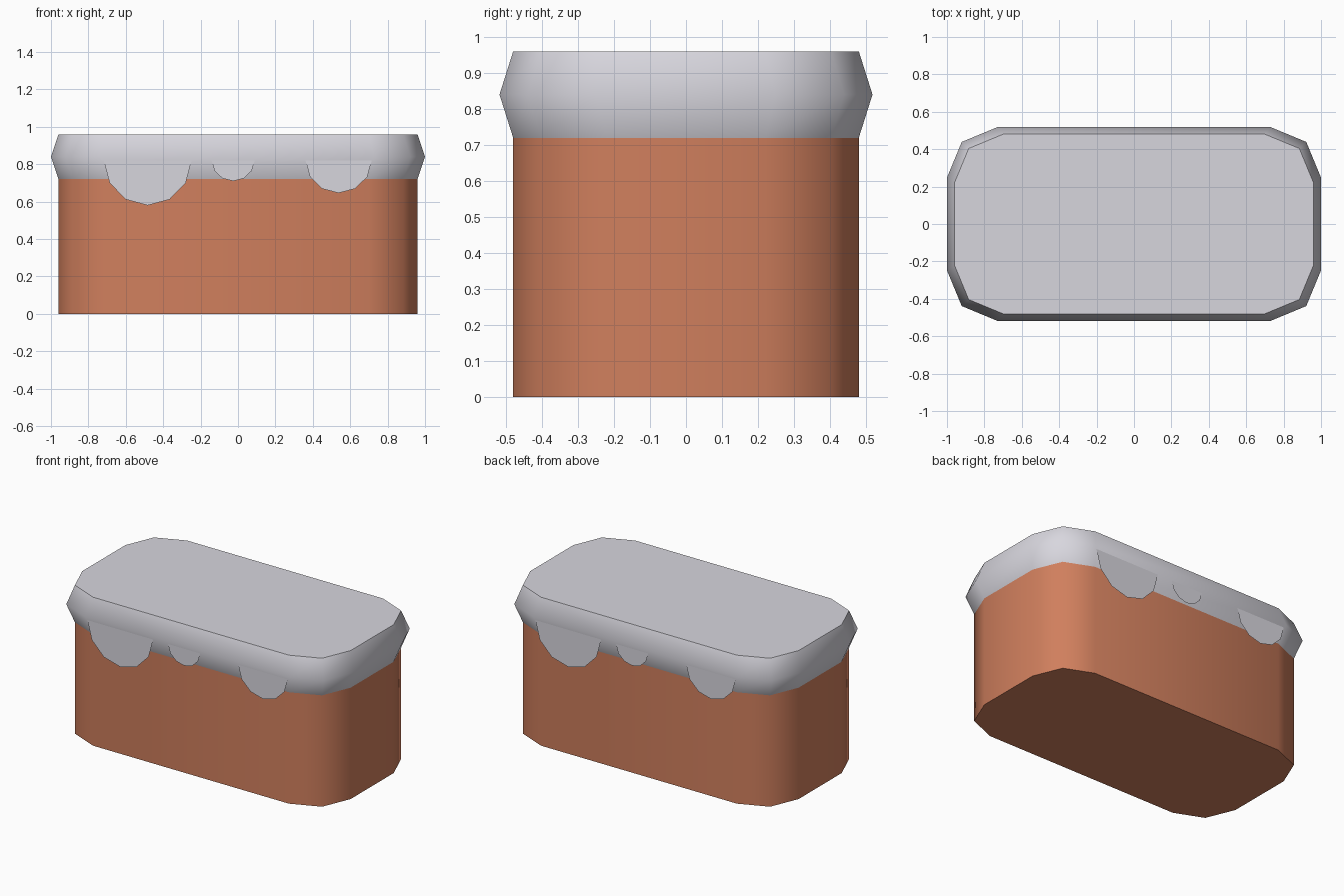
import bpy, bmesh, math

if "Cube" in bpy.data.objects:
    bpy.data.objects.remove(bpy.data.objects["Cube"])


def material(name, rgb):
    m = bpy.data.materials.new(name)
    m.diffuse_color = (*rgb, 1)
    m.use_nodes = True
    m.node_tree.nodes["Principled BSDF"].inputs["Base Color"].default_value = m.diffuse_color
    return m


CAKE = material("warm brown", (0.63, 0.212, 0.11))
ICING = material("pale grey", (0.685, 0.675, 0.73))


def finish(name, bm, mat):
    me = bpy.data.meshes.new(name)
    bm.to_mesh(me)
    bm.free()
    me.materials.append(mat)
    for p in me.polygons:
        p.use_smooth = True
    me.set_sharp_from_angle(angle=math.radians(50))
    ob = bpy.data.objects.new(name, me)
    bpy.context.collection.objects.link(ob)
    return ob


def outline(hx, hy, r):
    # rectangle with corners rounded in two steps
    pts = []
    for k, (sx, sy) in enumerate([(1, 1), (-1, 1), (-1, -1), (1, -1)]):
        for j in range(3):
            a = math.radians(90 * k + 45 * j)
            pts.append((sx * (hx - r) + r * math.cos(a),
                        sy * (hy - r) + r * math.sin(a)))
    return pts


def loft(name, rings, mat):
    # stack of rounded outlines (half x, half y, corner radius, z)
    bm = bmesh.new()
    loops = [[bm.verts.new((x, y, z)) for x, y in outline(hx, hy, r)]
             for hx, hy, r, z in rings]
    for lo, hi in zip(loops, loops[1:]):
        for i in range(len(lo)):
            j = (i + 1) % len(lo)
            bm.faces.new((lo[i], lo[j], hi[j], hi[i]))
    bm.faces.new(loops[0][::-1])
    bm.faces.new(loops[-1])
    return finish(name, bm, mat)


# cake body and bulging icing slab
loft("cake_body", [(0.96, 0.48, 0.26, 0), (0.96, 0.48, 0.26, 0.72)], CAKE)
loft("icing_slab", [(0.96, 0.48, 0.26, 0.72), (1.0, 0.518, 0.27, 0.84),
                    (0.96, 0.48, 0.26, 0.96)], ICING)

# flat half-round drips, front set and the same set turned to the back
DRIPS = [(-0.483, 0.235, 0.58), (-0.026, 0.115, 0.71), (0.538, 0.177, 0.646)]
for side, s in (("front", 1), ("back", -1)):
    for n, (cx, r, low) in enumerate(DRIPS):
        bm = bmesh.new()
        top = 0.82
        vs = []
        for i in range(7):
            a = math.pi + math.pi * i / 6
            vs.append(bm.verts.new((s * (cx + r * math.cos(a)), -s * 0.513,
                                    top + (top - low) * math.sin(a))))
        bm.faces.new(vs)
        finish(f"{side}_drip_{n + 1}", bm, ICING)
